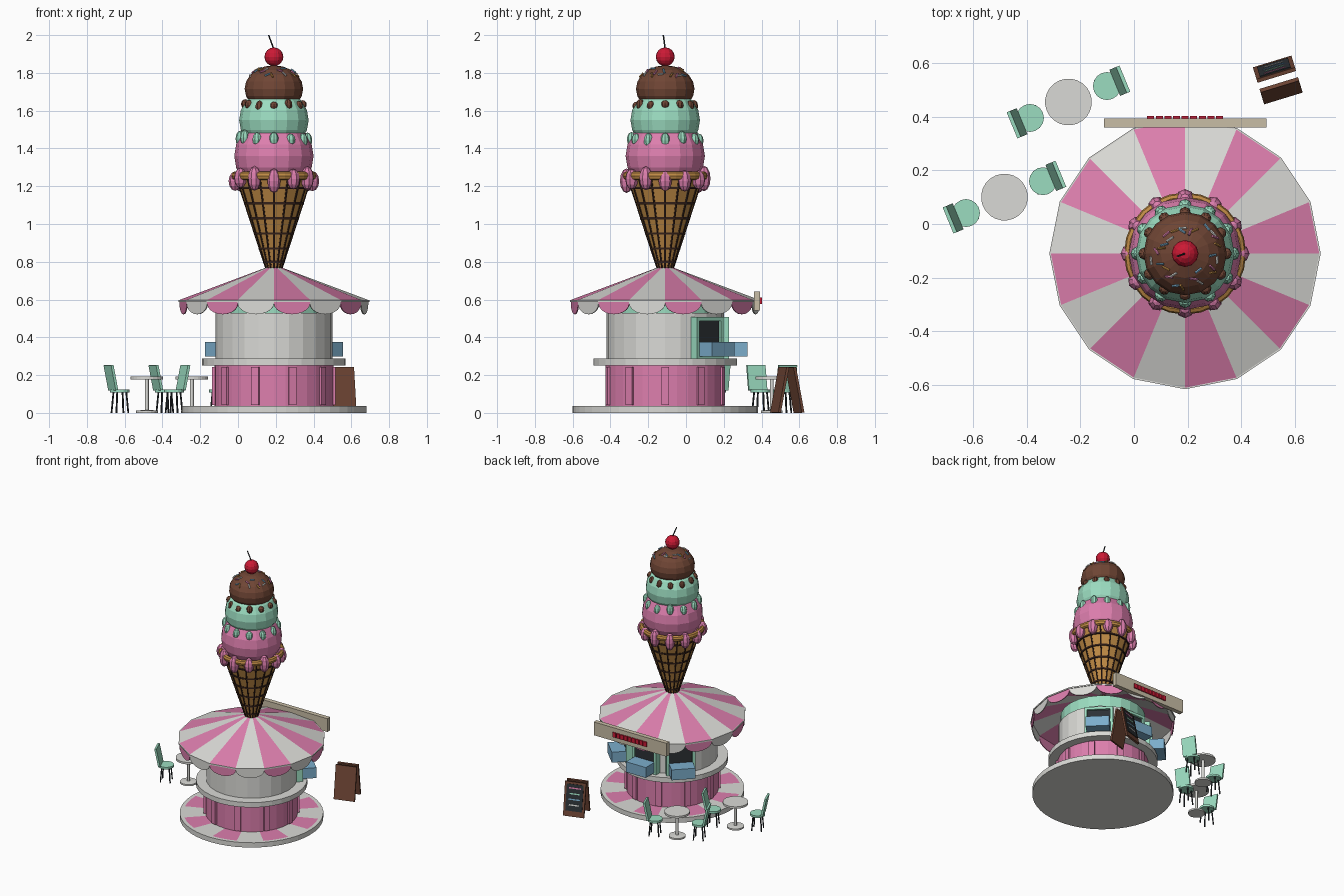
import bpy, bmesh, math, random
from mathutils import Matrix, Vector

default_cube = bpy.data.objects.get("Cube")
if default_cube:
    bpy.data.objects.remove(default_cube, do_unlink=True)

random.seed(4)
TAU = 2 * math.pi
KIOSK = Matrix.Translation((0.19, -0.11, 0))


def material(name, color):
    mat = bpy.data.materials.new(name)
    mat.use_nodes = True
    mat.diffuse_color = (*color, 1)
    mat.node_tree.nodes["Principled BSDF"].inputs["Base Color"].default_value = (*color, 1)
    return mat


white = material("warm_white", (0.7, 0.7, 0.67))
pink = material("strawberry_pink", (0.72, 0.21, 0.42))
mint = material("mint_green", (0.33, 0.72, 0.53))
chocolate = material("chocolate_brown", (0.16, 0.06, 0.035))
waffle = material("waffle_tan", (0.53, 0.26, 0.06))
dark_brown = material("toasted_brown", (0.035, 0.015, 0.01))
red = material("cherry_red", (0.6, 0.01, 0.035))
blue = material("display_blue", (0.2, 0.42, 0.6))
dark = material("dark_slate", (0.025, 0.03, 0.035))
cream = material("sign_cream", (0.58, 0.51, 0.38))


def rot_z(angle):
    return Matrix.Rotation(angle, 4, "Z")


def move(x, y, z):
    return Matrix.Translation((x, y, z))


def finish(bm, name, mats, place=KIOSK, rule=None):
    """Turn a bmesh into an object, colouring faces with an optional rule."""
    bmesh.ops.recalc_face_normals(bm, faces=bm.faces)
    mesh = bpy.data.meshes.new(name)
    for mat in mats:
        mesh.materials.append(mat)
    if rule:
        for face in bm.faces:
            face.material_index = rule(face.calc_center_median(), face.normal)
    bm.to_mesh(mesh)
    bm.free()
    obj = bpy.data.objects.new(name, mesh)
    obj.matrix_world = place
    bpy.context.collection.objects.link(obj)
    return obj


def box(bm, size, matrix):
    bmesh.ops.create_cube(bm, size=1, matrix=matrix @ Matrix.Diagonal((*size, 1)))


def ball(bm, size, matrix, segments=16, rings=10):
    bmesh.ops.create_uvsphere(bm, u_segments=segments, v_segments=rings, radius=1,
                              matrix=matrix @ Matrix.Diagonal((*size, 1)))


def rod(bm, start, end, radius, sides=6):
    start, end = Vector(start), Vector(end)
    turn = (end - start).to_track_quat("Z", "Y").to_matrix().to_4x4()
    bmesh.ops.create_cone(bm, cap_ends=True, segments=sides, radius1=radius, radius2=radius,
                          depth=(end - start).length,
                          matrix=Matrix.Translation((start + end) / 2) @ turn)


def lathe(bm, profile, sides, closed=False):
    """Revolve (radius, height) points around z."""
    points = profile + profile[:1] if closed else profile
    verts = [bm.verts.new((r, 0, z)) for r, z in points]
    edges = [bm.edges.new(pair) for pair in zip(verts, verts[1:])]
    bmesh.ops.spin(bm, geom=verts + edges, cent=(0, 0, 0), axis=(0, 0, 1),
                   angle=TAU, steps=sides, use_merge=True)
    bmesh.ops.remove_doubles(bm, verts=bm.verts, dist=0.0001)


def turned(name, profile, sides, mat, place=KIOSK):
    bm = bmesh.new()
    lathe(bm, profile, sides)
    return finish(bm, name, [mat], place)


def drum(name, radius, low, high, sides, mat, place=KIOSK):
    return turned(name, [(0, low), (radius, low), (radius, high), (0, high)], sides, mat, place)


def stripe(center):
    return int((math.atan2(center.y, center.x) % TAU) / (TAU / 16)) % 2


# Round base with a striped floor inside a plain rim
bm = bmesh.new()
lathe(bm, [(0, 0), (0.49, 0), (0.49, 0.036), (0.465, 0.036), (0, 0.036)], 48)
finish(bm, "base", [pink, white],
       rule=lambda c, n: stripe(c) if n.z > 0.5 and c.xy.length < 0.46 else 1)

# Counter and walls
drum("lower_wall", 0.315, 0.036, 0.25, 32, pink)
drum("counter", 0.38, 0.25, 0.287, 32, white)
drum("upper_wall", 0.31, 0.287, 0.53, 24, white)
drum("wall_trim", 0.295, 0.53, 0.62, 24, mint)
bm = bmesh.new()
for i in range(10):
    box(bm, (0.02, 0.042, 0.2), rot_z(TAU * i / 10) @ move(0.317, 0, 0.142))
finish(bm, "lower_pilasters", [pink])

# Three serving windows with display boxes
frames, panes, displays = bmesh.new(), bmesh.new(), bmesh.new()
for degrees in (45, 90, 135):
    turn = rot_z(math.radians(degrees))
    for side in (-1, 1):
        box(frames, (0.045, 0.02, 0.22), turn @ move(0.315, side * 0.09, 0.397))
        box(frames, (0.045, 0.2, 0.02), turn @ move(0.315, 0, 0.397 + side * 0.1))
    box(panes, (0.02, 0.165, 0.185), turn @ move(0.312, 0, 0.397))
    box(displays, (0.105, 0.165, 0.078), turn @ move(0.382, 0, 0.337))
finish(frames, "window_frames", [mint])
finish(panes, "window_panes", [dark])
finish(displays, "display_boxes", [blue])

# Striped canopy with a scalloped valance
bm = bmesh.new()
lathe(bm, [(0.04, 0.77), (0.502, 0.597)], 16)
finish(bm, "canopy", [pink, white], rule=lambda c, n: stripe(c))
bm = bmesh.new()
for i in range(16):
    a, b = (Vector((math.cos(t), math.sin(t), 0)) * 0.5 for t in (TAU * i / 16, TAU * (i + 1) / 16))
    outline = [a + Vector((0, 0, 0.597)), b + Vector((0, 0, 0.597))]
    for k in range(11):
        t = math.pi * k / 10
        outline.append(a.lerp(b, 0.5 + 0.5 * math.cos(t)) + Vector((0, 0, 0.58 - 0.058 * math.sin(t))))
    bm.faces.new([bm.verts.new(p) for p in outline])
valance = finish(bm, "valance", [pink, white], rule=lambda c, n: stripe(c))
valance.modifiers.new("thickness", "SOLIDIFY").thickness = 0.006
bm = bmesh.new()
lathe(bm, [(0.496, 0.588), (0.505, 0.588), (0.505, 0.598), (0.496, 0.598)], 16, True)
finish(bm, "canopy_rim", [white])

# Sign board with a plain painted panel
bm = bmesh.new()
box(bm, (0.605, 0.034, 0.1), move(0, 0.486, 0.593))
finish(bm, "sign_board", [cream])
bm = bmesh.new()
for i in range(9):
    box(bm, (0.026, 0.009, 0.035), move(-0.128 + i * 0.032, 0.507, 0.593))
finish(bm, "sign_blocks", [red])

# Waffle cone with its grid
def cone_radius(z):
    return 0.04 + (z - 0.765) * 0.325


turned("waffle_cone", [(0, 0.74), (0.035, 0.74), (cone_radius(1.25), 1.25), (0, 1.25)], 16, waffle)
bm = bmesh.new()
for i in range(16):
    turn = rot_z(TAU * i / 16)
    rod(bm, turn @ Vector((cone_radius(0.765), 0, 0.765)),
        turn @ Vector((cone_radius(1.25), 0, 1.25)), 0.006)
for z in (0.8, 0.87, 0.95, 1.03, 1.11, 1.19):
    r = cone_radius(z)
    lathe(bm, [(r - 0.006, z - 0.006), (r + 0.006, z - 0.006),
               (r + 0.007, z + 0.006), (r - 0.006, z + 0.006)], 16, True)
finish(bm, "waffle_grid", [dark_brown])
bm = bmesh.new()
lathe(bm, [(0.21 + 0.017 * math.cos(TAU * k / 8), 1.255 + 0.022 * math.sin(TAU * k / 8))
           for k in range(8)], 24, True)
finish(bm, "cone_rim", [waffle])

# Three scoops, each with a ring of drips
def scoop(name, mat, radius, height, z, drip_ring, drip_z, drip_size):
    bm = bmesh.new()
    ball(bm, (radius, radius, height), move(0, 0, z))
    for i in range(12):
        stretch = random.uniform(0.8, 1.15)
        ball(bm, (drip_size[0], drip_size[0], drip_size[1] * stretch),
             rot_z(TAU * i / 12) @ move(drip_ring, 0, drip_z + random.uniform(-0.01, 0.01)), 8, 6)
    finish(bm, name, [mat])


scoop("strawberry_scoop", pink, 0.21, 0.2, 1.36, 0.205, 1.235, (0.035, 0.06))
scoop("mint_scoop", mint, 0.184, 0.17, 1.55, 0.178, 1.45, (0.025, 0.038))
scoop("chocolate_scoop", chocolate, 0.155, 0.125, 1.715, 0.152, 1.63, (0.022, 0.028))

# Sprinkles scattered over the top scoop
sprinkle_colors = [blue, waffle, pink, white]
sprinkles = [bmesh.new() for _ in sprinkle_colors]
for i in range(28):
    around, tilt = TAU * i / 28 + random.uniform(-0.1, 0.1), random.uniform(0.5, 1.0)
    spot = Vector((0.155 * math.sin(tilt) * math.cos(around),
                   0.155 * math.sin(tilt) * math.sin(around), 1.717 + 0.125 * math.cos(tilt)))
    spin = random.uniform(0, math.pi)
    along = Vector((math.cos(spin), math.sin(spin), 0))
    normal = Vector((spot.x, spot.y, (spot.z - 1.717) * 1.54)).normalized()
    along = (along - normal * along.dot(normal)).normalized() * 0.015
    rod(sprinkles[i % 4], spot - along, spot + along, 0.005)
for bm, mat in zip(sprinkles, sprinkle_colors):
    finish(bm, "sprinkles_" + mat.name, [mat])

# Cherry and stem
bm = bmesh.new()
ball(bm, (0.05, 0.05, 0.05), move(0, 0, 1.885), 12, 8)
finish(bm, "cherry", [red])
bm = bmesh.new()
rod(bm, (0, 0, 1.925), (-0.028, -0.01, 2), 0.004)
finish(bm, "cherry_stem", [dark])


# Cafe tables, each with two chairs
def chair(place):
    drum("chair_seat", 0.052, 0.108, 0.124, 16, mint, place)
    bm = bmesh.new()
    box(bm, (0.014, 0.105, 0.135), move(0.052, 0, 0.187) @ Matrix.Rotation(0.2, 4, "Y"))
    finish(bm, "chair_back", [mint], place)
    bm = bmesh.new()
    for sx in (-1, 1):
        for sy in (-1, 1):
            rod(bm, (sx * 0.026, sy * 0.026, 0.11), (sx * 0.034, sy * 0.034, 0), 0.005)
    finish(bm, "chair_legs", [dark], place)


for x, y in ((-0.244, 0.454), (-0.482, 0.1)):
    place = move(x, y, 0) @ rot_z(math.radians(22.5))
    drum("table_top", 0.087, 0.178, 0.193, 24, white, place)
    turned("table_stand", [(0, 0), (0.058, 0), (0.058, 0.012), (0.01, 0.016), (0.01, 0.18)],
           16, white, place)
    for turn in (0, math.pi):
        chair(place @ rot_z(turn) @ move(0.155, 0, 0))

# Folding menu board
place = move(0.535, 0.536, 0) @ rot_z(math.radians(17))
bm = bmesh.new()
leaf = {}
for side in (-1, 1):
    leaf[side] = move(0, side * 0.042, 0.122) @ Matrix.Rotation(side * 0.19, 4, "X")
    box(bm, (0.15, 0.014, 0.245), leaf[side])
finish(bm, "menu_board", [chocolate], place)
bm = bmesh.new()
box(bm, (0.12, 0.006, 0.19), leaf[1] @ move(0, 0.008, 0.012))
finish(bm, "menu_slate", [dark], place)
for i, mat in enumerate((pink, mint, blue, white)):
    bm = bmesh.new()
    box(bm, (0.085 - 0.012 * (i % 2), 0.004, 0.009), leaf[1] @ move(0, 0.011, 0.08 - i * 0.04))
    finish(bm, "menu_bar_" + mat.name, [mat], place)
